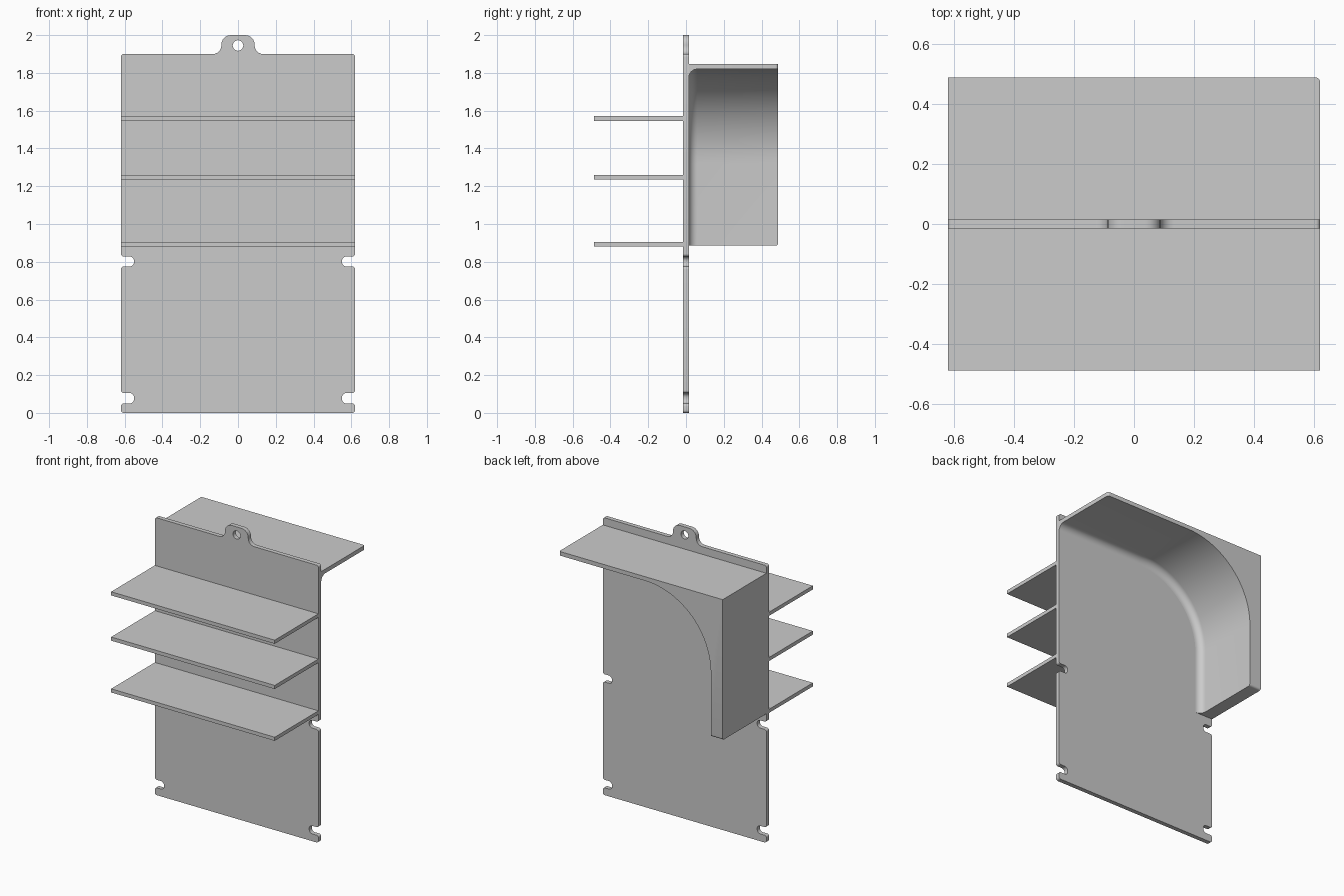
import bpy, bmesh
from math import sin, cos, pi, radians
from mathutils import Vector

cube = bpy.data.objects.get("Cube")
if cube:
    bpy.data.objects.remove(cube, do_unlink=True)

GREY = (0.6, 0.6, 0.6, 1)
grey = bpy.data.materials.new("plain grey")
grey.use_nodes = True
grey.diffuse_color = GREY
grey.node_tree.nodes["Principled BSDF"].inputs["Base Color"].default_value = GREY

W = 0.62      # half width
T = 0.015     # half thickness of the plate
D = 0.488     # reach of shelves and duct


def finish(name, bm):
    bmesh.ops.recalc_face_normals(bm, faces=bm.faces)
    mesh = bpy.data.meshes.new(name)
    bm.to_mesh(mesh)
    bm.free()
    mesh.materials.append(grey)
    ob = bpy.data.objects.new(name, mesh)
    bpy.context.collection.objects.link(ob)
    bpy.ops.object.select_all(action='DESELECT')
    ob.select_set(True)
    bpy.context.view_layer.objects.active = ob
    bpy.ops.object.shade_smooth_by_angle(angle=radians(35))
    return ob


def rounded(corners, steps=6):
    """Closed outline with an arc at each (x, z, radius) corner."""
    out = []
    for i, (x, z, r) in enumerate(corners):
        p = Vector((x, z))
        a = (Vector(corners[i - 1][:2]) - p).normalized()
        b = (Vector(corners[(i + 1) % len(corners)][:2]) - p).normalized()
        for k in range(steps + 1):
            t = k / steps * pi / 2
            out.append(p + a * r * (1 - sin(t)) + b * r * (1 - cos(t)))
    return out


# Back plate: half outline with slots and hanging tab, mirrored
half = [(W, 0, T)]
for low, high in ((0.05, 0.105), (0.775, 0.828)):
    half += [(W, low, T), (0.55, low, 0.024), (0.55, high, 0.024), (W, high, T)]
half += [(W, 1.9, T), (0.088, 1.9, 0.045), (0.088, 2, 0.05)]
outline = rounded(half + [(-x, z, r) for x, z, r in reversed(half)])
hole = [Vector((0.028 * cos(k * pi / 12), 1.945 + 0.028 * sin(k * pi / 12)))
        for k in range(24)]

bm = bmesh.new()
for loop in (outline, hole):
    verts = [bm.verts.new((p.x, -T, p.y)) for p in loop]
    for i, v in enumerate(verts):
        bm.edges.new((verts[i - 1], v))
bmesh.ops.triangle_fill(bm, edges=bm.edges[:], use_beauty=True, normal=(0, -1, 0))
sheet = bmesh.ops.extrude_face_region(bm, geom=bm.faces[:])
moved = [g for g in sheet["geom"] if isinstance(g, bmesh.types.BMVert)]
bmesh.ops.translate(bm, verts=moved, vec=(0, 2 * T, 0))
finish("back_plate", bm)

# Three front shelves
for name, z in (("lower", 0.893), ("middle", 1.248), ("upper", 1.558)):
    bm = bmesh.new()
    bmesh.ops.create_cube(bm, size=1)
    bmesh.ops.scale(bm, verts=bm.verts, vec=(2 * W, D - T, 0.025))
    bmesh.ops.translate(bm, verts=bm.verts, vec=(0, -(D + T) / 2, z))
    finish(name + "_shelf", bm)


# Rear hood: side wall curving into a top panel, stacked in layers from the plate
def hood_section(t, e):
    """t thickens the inner side, e trims the free ends."""
    r, cx, cz = 0.5 - t, -0.03, 1.32
    arc = [(cx - r * cos(k * pi / 48), cz + r * sin(k * pi / 48)) for k in range(25)]
    return ([(-W, 1.848), (-W, 0.885 + e), (-0.53 + t, 0.885 + e)] + arc
            + [(W - e, 1.82 - t), (W - e, 1.848)])


layers = []
F, E = 0.045, 0.015
for k in range(9):                      # fillet against the plate
    a = pi / 2 * (1 - k / 8)
    layers.append((T + F - F * sin(a), F - F * cos(a), 0))
for k in range(6):                      # rounded free corners
    a = pi / 2 * k / 5
    layers.append((D - E + E * sin(a), 0, E - E * cos(a)))

bm = bmesh.new()
rings = [[bm.verts.new((x, y, z)) for x, z in hood_section(t, e)]
         for y, t, e in layers]
for lower, upper in zip(rings, rings[1:]):
    for i in range(len(lower)):
        bm.faces.new((lower[i - 1], lower[i], upper[i], upper[i - 1]))
bm.faces.new(rings[0])
bm.faces.new(rings[-1])
finish("rear_hood", bm)
